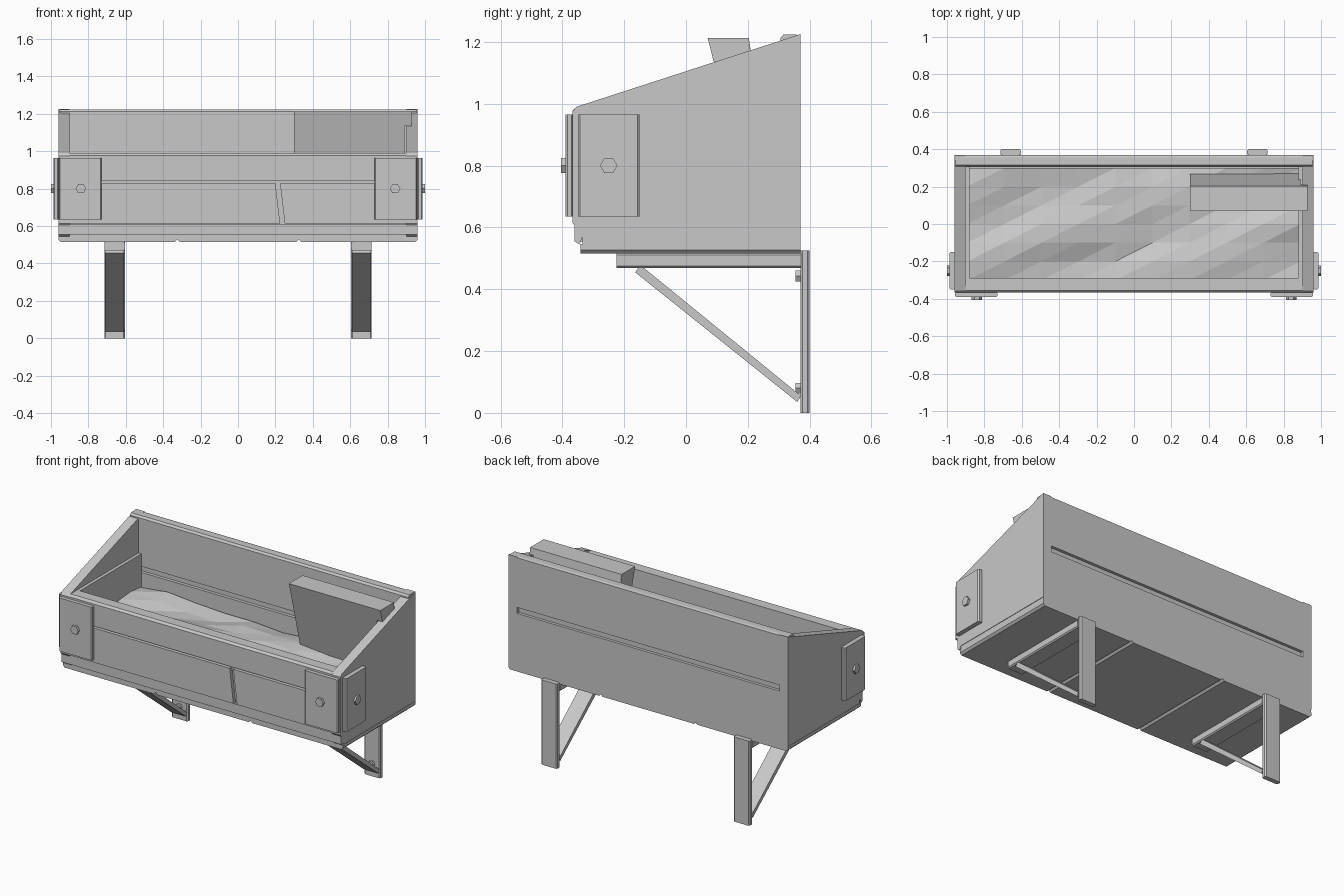
import bpy, bmesh, math, random
from mathutils import Vector

cube = bpy.data.objects.get("Cube")
if cube:
    bpy.data.objects.remove(cube, do_unlink=True)

grey = bpy.data.materials.new("plain_grey")
grey.use_nodes = True
grey.diffuse_color = (0.58, 0.58, 0.58, 1)
grey.node_tree.nodes["Principled BSDF"].inputs["Base Color"].default_value = (0.58, 0.58, 0.58, 1)

# How a profile point and a depth become a position, for each extrusion axis
PLACE = {'x': lambda p, d: (d, p[0], p[1]),
         'y': lambda p, d: (p[0], d, p[1]),
         'z': lambda p, d: (p[0], p[1], d)}


def finish(name, bm):
    bmesh.ops.recalc_face_normals(bm, faces=bm.faces[:])
    mesh = bpy.data.meshes.new(name)
    bm.to_mesh(mesh)
    bm.free()
    mesh.materials.append(grey)
    obj = bpy.data.objects.new(name, mesh)
    bpy.context.collection.objects.link(obj)
    return obj


def prism(name, points, start, end, axis='x'):
    """Extrude a closed profile along one axis."""
    place = PLACE[axis]
    bm = bmesh.new()
    face = bm.faces.new([bm.verts.new(place(p, start)) for p in points])
    grown = bmesh.ops.extrude_face_region(bm, geom=[face])
    shift = Vector(place((0, 0), end - start))
    bmesh.ops.translate(bm, vec=shift, verts=[v for v in grown["geom"] if isinstance(v, bmesh.types.BMVert)])
    return finish(name, bm)


def box(name, x, y, z):
    return prism(name, [(y[0], z[0]), (y[1], z[0]), (y[1], z[1]), (y[0], z[1])], x[0], x[1])


def chamfered(a0, a1, b0, b1, c):
    """Rectangle with its four corners cut."""
    return [(a0 + c, b0), (a1 - c, b0), (a1, b0 + c), (a1, b1 - c),
            (a1 - c, b1), (a0 + c, b1), (a0, b1 - c), (a0, b0 + c)]


def hexagon(cx, cz, r):
    return [(cx + r * math.cos(i * math.pi / 3), cz + r * math.sin(i * math.pi / 3)) for i in range(6)]


# Base boards and the layer above them, flush with the back
for name, x0, x1 in (("right", -0.96, -0.325), ("middle", -0.325, 0.325), ("left", 0.325, 0.96)):
    c = 0.012
    board = [(x0 + c, 0.515), (x1 - c, 0.515), (x1, 0.515 + c), (x1, 0.546), (x0, 0.546), (x0, 0.515 + c)]
    prism(f"base_board_{name}", board, -0.342, 0.37, 'y')
box("base_layer", (-0.957, 0.957), (-0.335, 0.37), (0.545, 0.568))
box("front_sill", (-0.9, 0.9), (-0.36, -0.29), (0.555, 0.612))

# Front planks, the lower one split by a slanted crack
box("front_backing", (-0.9, 0.9), (-0.345, -0.29), (0.6, 0.985))
prism("front_upper_plank", [(-0.35, 0.84), (-0.29, 0.84), (-0.29, 0.99), (-0.355, 0.99), (-0.367, 0.977),
                            (-0.367, 0.84)], -0.9, 0.9)
prism("front_lower_plank_right", [(-0.9, 0.615), (0.225, 0.615), (0.2, 0.828), (-0.9, 0.828)], -0.367, -0.3, 'y')
prism("front_lower_plank_left", [(0.25, 0.615), (0.9, 0.615), (0.9, 0.828), (0.225, 0.828)], -0.367, -0.3, 'y')

# Back planks with a recessed slot between them
box("back_lower_plank", (-0.9, 0.9), (0.31, 0.37), (0.568, 0.875))
box("back_slot_strip", (-0.9, 0.9), (0.33, 0.352), (0.87, 0.92))
box("back_upper_plank", (-0.9, 0.9), (0.31, 0.37), (0.912, 1.215))
prism("back_top_cap", [(0.305, 1.2), (0.37, 1.2), (0.37, 1.22), (0.355, 1.224), (0.315, 1.224), (0.305, 1.212)],
      -0.955, 0.955)

# Sloped side panels and their inner liners
side = [(-0.345, 0.545), (-0.335, 0.568), (0.37, 0.568), (0.37, 1.225), (-0.355, 0.99), (-0.367, 0.975),
        (-0.367, 0.615), (-0.36, 0.605), (-0.36, 0.555)]
for s, label in ((1, "left"), (-1, "right")):
    prism(f"side_panel_{label}", side, s * 0.9, s * 0.96)
    box(f"side_liner_{label}", (s * 0.88, s * 0.9), (-0.29, 0.31), (0.565, 0.99))

    # Corner plates with hex bolts
    x0, x1 = sorted((s * 0.73, s * 0.957))
    prism(f"front_plate_{label}", chamfered(x0, x1, -0.39, -0.364, 0.006), 0.635, 0.965, 'z')
    x0, x1 = sorted((s * 0.957, s * 0.987))
    prism(f"side_plate_{label}", chamfered(x0, x1, -0.35, -0.15, 0.007), 0.635, 0.965, 'z')
    prism(f"front_bolt_{label}", hexagon(s * 0.84, 0.8, 0.028), -0.405, -0.385, 'y')
    prism(f"side_bolt_{label}", hexagon(-0.25, 0.8, 0.028), s * 0.98, s * 1.0)

    # Wall bracket: post, arm, diagonal brace and small bolts
    x0, x1 = s * 0.66 - 0.055, s * 0.66 + 0.055
    prism(f"bracket_post_{label}", chamfered(x0, x1, 0.37, 0.4, 0.007), 0, 0.525, 'z')
    prism(f"bracket_arm_{label}", chamfered(x0, x1, 0.468, 0.517, 0.007), -0.225, 0.372, 'y')
    brace = [(-0.165, 0.455), (0.36, 0.035), (0.372, 0.055), (-0.135, 0.468), (-0.15, 0.474)]
    prism(f"bracket_brace_{label}", brace, x0 + 0.005, x1 - 0.005)
    for place, z in (("upper", 0.443), ("lower", 0.08)):
        prism(f"bracket_bolt_{place}_{label}", hexagon(s * 0.66, z, 0.02), 0.354, 0.372, 'y')

# Leaning block that hooks over the left side panel
prism("leaning_block", [(0.07, 1.213), (0.203, 1.213), (0.3, 0.58), (0.235, 0.58)], 0.3, 0.89)
prism("leaning_block_tab", [(0.07, 1.213), (0.203, 1.213), (0.21, 1.16), (0.09, 1.135)], 0.885, 0.927)

# Uneven faceted filling with low slanted ridges
random.seed(4)
bm = bmesh.new()
bmesh.ops.create_grid(bm, x_segments=9, y_segments=6, size=1)
for v in bm.verts:
    x, y = v.co.x * 0.89, v.co.y * 0.3
    ridge = 0.016 * math.sin(14 * (y - 0.4 * x))
    v.co = (x, y, 0.785 + ridge + random.uniform(-0.014, 0.014))
bmesh.ops.triangulate(bm, faces=bm.faces[:], quad_method='FIXED')
filling = finish("filling", bm)
if filling.data.polygons[0].normal.z < 0:
    filling.data.flip_normals()
